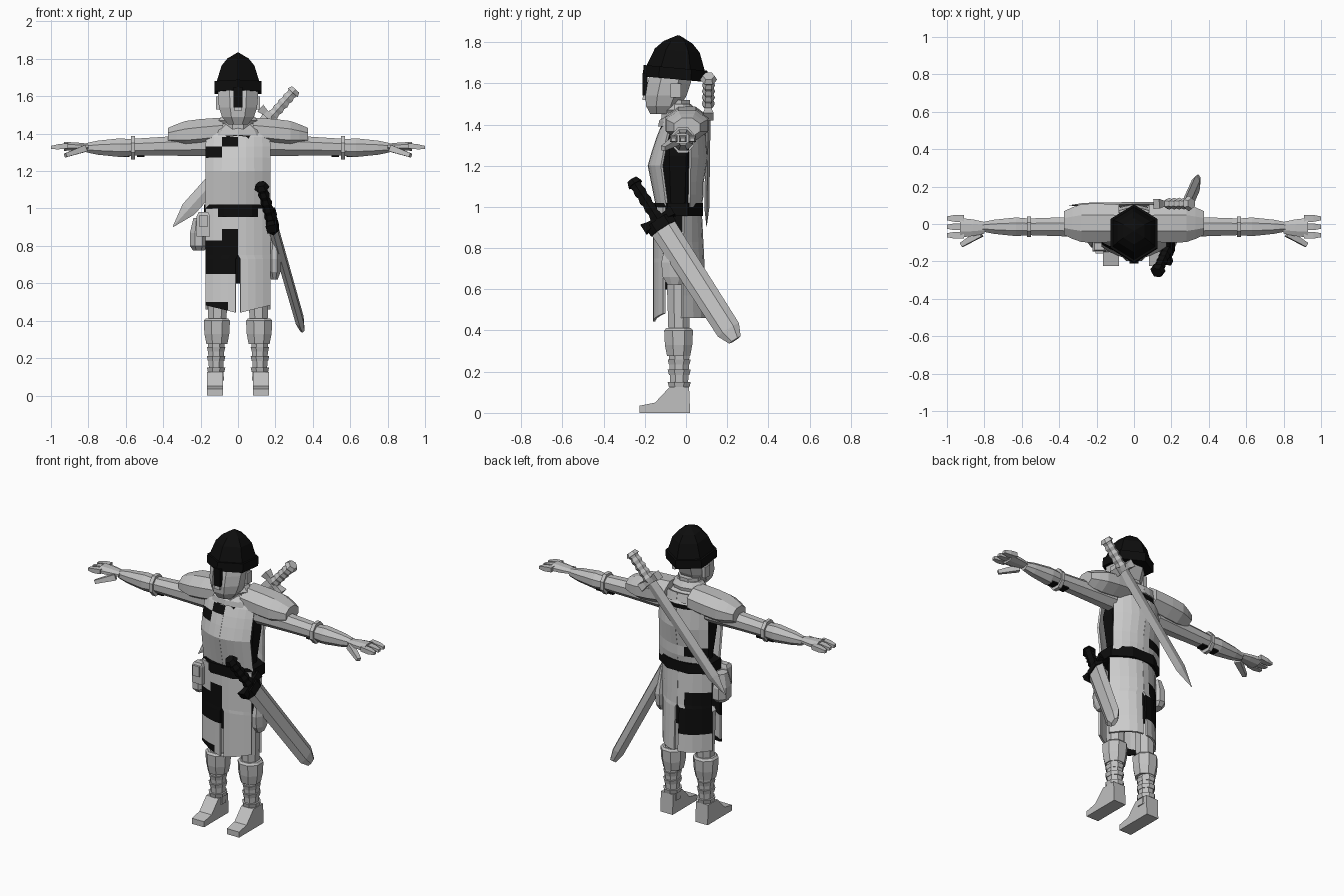
import bpy, bmesh
from math import cos, sin, pi
from mathutils import Vector, Matrix

if "Cube" in bpy.data.objects:
    bpy.data.objects.remove(bpy.data.objects["Cube"])


def material(name, value):
    mat = bpy.data.materials.new(name)
    mat.use_nodes = True
    colour = (value, value, value, 1)
    mat.diffuse_color = colour
    mat.node_tree.nodes["Principled BSDF"].inputs["Base Color"].default_value = colour
    return mat


GREY = material("light grey", .53)
CLOTH = material("pale cloth grey", .6)
BLACK = material("black", .004)


def finish(name, bm, mat, patches=()):
    """Make the object; faces centred in an (x, x, z, z) patch become black."""
    bmesh.ops.recalc_face_normals(bm, faces=bm.faces)
    for face in bm.faces:
        c = face.calc_center_median()
        face.material_index = int(any(left < c.x < right and low < c.z < high
                                      for left, right, low, high in patches))
    mesh = bpy.data.meshes.new(name)
    bm.to_mesh(mesh)
    bm.free()
    mesh.materials.append(mat)
    if patches:
        mesh.materials.append(BLACK)
    obj = bpy.data.objects.new(name, mesh)
    bpy.context.collection.objects.link(obj)
    return obj


def skin(name, mat, rings):
    """Closed skin over a row of equal rings."""
    bm = bmesh.new()
    loops = [[bm.verts.new(point) for point in ring] for ring in rings]
    for lower, upper in zip(loops, loops[1:]):
        for i in range(len(lower)):
            bm.faces.new((lower[i - 1], lower[i], upper[i], upper[i - 1]))
    bm.faces.new(loops[0])
    bm.faces.new(loops[-1])
    return finish(name, bm, mat)


def loft(name, mat, axis, centre, radii, profile, sides=8, flat=True, mirror=1, lean=0, place=None):
    """Scale one cross-section along x or z; profile holds (position, scale)."""
    place = place or Matrix()
    grow = 1 / cos(pi / sides) if flat else 1
    angles = [2 * pi * (i + flat / 2) / sides for i in range(sides)]
    rings = []
    for position, scale in profile:
        shift = lean * (position - profile[0][0])
        ring = []
        for angle in angles:
            u = centre[0] + grow * scale * radii[0] * cos(angle)
            v = centre[1] + grow * scale * radii[1] * sin(angle) + shift
            point = (mirror * position, u, v) if axis == "x" else (mirror * u, v, position)
            ring.append(place @ Vector(point))
        rings.append(ring)
    return skin(name, mat, rings)


def bar(start, end, taper=1):
    return [(start, 1), (end, taper)]


def frame(origin, end, wide):
    """Matrix with local z from origin to end and local x near wide."""
    z = (Vector(end) - Vector(origin)).normalized()
    y = z.cross(Vector(wide)).normalized()
    x = y.cross(z)
    return Matrix.Translation(origin) @ Matrix((x, y, z)).transposed().to_4x4()


def half_sheet(name, rows, mirror, edge, patches, columns=4, width=.17):
    """Curved cloth half; rows hold (height, middle depth)."""
    bm = bmesh.new()
    grid = []
    for height, depth in rows:
        inner = .012 if height < .74 else 0
        line = []
        for i in range(columns + 1):
            t = i / columns
            x = inner + (width - inner) * t
            y = depth * (1 + (edge - 1) * t * t)
            hem = x / 4 if height < .45 else 0
            line.append(bm.verts.new((mirror * x, y, height + hem)))
        grid.append(line)
    for upper, lower in zip(grid, grid[1:]):
        for i in range(columns):
            bm.faces.new((upper[i], upper[i + 1], lower[i + 1], lower[i]))
    obj = finish(name, bm, CLOTH, patches)
    solid = obj.modifiers.new("thickness", "SOLIDIFY")
    solid.thickness, solid.offset = .012, 0


# Helmet with nose guard, tipped slightly back
tipped = Matrix.Translation((0, -.055, 1.62)) @ Matrix.Rotation(-.09, 4, "X")
loft("helmet_brim", BLACK, "z", (0, 0), (.125, .135), bar(0, .055), sides=6, place=tipped)
loft("helmet_dome", BLACK, "z", (0, 0), (.125, .135),
     [(.05, .92), (.14, .7), (.18, .45), (.214, .03)], sides=6, place=tipped)
loft("nose_guard", BLACK, "z", (0, -.2), (.024, .012), bar(1.54, 1.65), sides=4)

# Head, nose, ears and cowl
loft("head", GREY, "z", (0, -.12), (.107, .105),
     [(1.45, .5), (1.49, .8), (1.54, .95), (1.6, 1), (1.66, 1)], lean=.25)
loft("nose", GREY, "z", (0, -.195), (.02, .016), bar(1.52, 1.6, .5), sides=4)
for side in (1, -1):
    loft("ear", GREY, "z", (.105, -.05), (.012, .025), bar(1.53, 1.6), sides=4, mirror=side)
loft("neck", GREY, "z", (0, -.05), (.07, .07), bar(1.4, 1.52))
loft("cowl", GREY, "z", (0, -.015), (.16, .115),
     [(1.39, 1), (1.42, .9), (1.45, .6), (1.47, .66), (1.5, .5)], sides=10, lean=-.2)

# Dark undershirt showing at the open sides, and the belt
loft("undershirt", BLACK, "z", (0, -.04), (.165, .1), [(.6, .8), (1, .8), (1.25, 1), (1.4, .8)])
loft("belt", BLACK, "z", (0, -.04), (.182, .122), bar(.955, 1.02))

# Tabard in mirrored halves, quartered in black on the right
chest_rows = [(1.45, -.08), (1.38, -.12), (1.33, -.14), (1.27, -.16), (1.2, -.18), (1, -.14)]
back_rows = [(1.45, .08), (1.4, .09), (1.36, .09), (1.24, .1), (1.12, .08), (1.06, .08), (1, .07)]
front_skirt_rows = [(z, -.155) for z in (1, .89, .83, .75, .73, .65, .5, .44)]
back_skirt_rows = [(z, .12 - z / 20) for z in (1, .83, .75, .73, .57, .46)]
for side in (1, -1):
    half_sheet("tabard_chest", chest_rows, side, .65,
               [(-.2, -.1, 1.27, 1.33), (-.08, 0, 1.33, 1.38)])
    half_sheet("tabard_back", back_rows, side, .2,
               [(-.1, .1, 1.36, 1.4), (-.2, -.04, 1.06, 1.12)])
    half_sheet("front_skirt", front_skirt_rows, side, .68,
               [(-.2, 0, .65, .83), (-.08, 0, .83, .89), (-.2, -.05, .4, .5)])
    half_sheet("back_skirt", back_skirt_rows, side, -.2, [(-.2, -.03, .57, .83)])

for side in (1, -1):
    # Shoulder mantle, sleeve, elbow cuff and forearm
    loft("shoulder_mantle", GREY, "x", (.005, 1.415), (.105, .075),
         [(.08, .95), (.2, 1), (.28, .97), (.33, .8), (.375, .6)], mirror=side, lean=-.1)
    loft("upper_arm", GREY, "x", (-.015, 1.34), (.05, .05),
         [(.16, 1.2), (.4, 1), (.55, .9)], mirror=side, lean=-.03)
    loft("elbow_cuff", GREY, "x", (-.015, 1.325), (.055, .063), bar(.55, .573), mirror=side)
    loft("forearm", GREY, "x", (-.015, 1.325), (.05, .05),
         [(.57, .9), (.63, 1), (.75, .75), (.81, .5)], mirror=side)
    for x in (.52, .6):
        loft("sleeve_patch", BLACK, "x", (-.01, 1.28), (.025, .005), bar(x - .02, x + .02),
             sides=4, mirror=side)
    # Hand, fingers and thumb
    loft("hand", GREY, "x", (-.02, 1.332), (.052, .024),
         [(.8, .6), (.86, .85), (.93, 1)], mirror=side)
    for y in (.03, -.015, -.06):
        loft("finger", GREY, "x", (y, 1.335), (.018, .014),
             [(.91, 1), (.96, 1), (1, .6)], sides=4, mirror=side, lean=-.1)
    thumb = frame((side * .82, -.05, 1.32), (side * .92, -.11, 1.285), (0, 1, 0))
    loft("thumb", GREY, "z", (0, 0), (.02, .018), bar(0, .125, .6), sides=4, place=thumb)
    # Leg, boot cuff, wrapped shin and foot
    loft("thigh", GREY, "z", (.11, -.035), (.048, .05), bar(.38, .7, 1.2), mirror=side)
    loft("boot_cuff", GREY, "z", (.113, -.036), (.07, .07),
         [(.275, .8), (.33, .95), (.4, 1), (.412, .85)], mirror=side)
    loft("shin", GREY, "z", (.117, -.033), (.045, .05), [(.08, .95), (.13, .85), (.29, 1)], mirror=side)
    for z in (.14, .2, .25):
        loft("shin_strap", GREY, "z", (.117, -.033), (.044, .05), bar(z - .015, z + .01, 1.12), mirror=side)
    outline = [(-.225, 0), (-.225, .035), (-.15, .05), (-.08, .125), (.015, .125), (.02, 0)]
    skin("foot", GREY, [[(side * x, y, z) for y, z in outline] for x in (.08, .165)])


def hilt(prefix, mat, place, length, guard):
    """Ridged grip, pommel and cross guard below the local origin."""
    ridges = [(-length * i / 10, 1 + i % 2 / 4) for i in range(10)]
    loft(prefix + "_grip", mat, "z", (0, 0), (.024, .022), ridges, sides=6, place=place)
    loft(prefix + "_pommel", mat, "z", (0, 0), (.036, .036),
         bar(-length * .88, -length, .7), sides=6, place=place)
    loft(prefix + "_guard", mat, "x", (0, 0), (.022, .02),
         [(-guard, 1.2), (-guard / 2, .8), (guard / 2, .8), (guard, 1.2)], sides=4, place=place)


# Sheathed sword at the left hip
hip = frame((.178, -.135, .935), (.345, .24, .35), (0, .85, .53))
hilt("hip_sword", BLACK, hip, .24, .085)
loft("scabbard", GREY, "z", (0, 0), (.066, .027),
     [(.01, 1), (.65, .92), (.71, .5)], sides=6, flat=False, place=hip)
loft("scabbard_throat", BLACK, "z", (0, 0), (.072, .034), bar(0, .05), sides=6, flat=False, place=hip)

# Bare sword slung across the back
slung = frame((.175, .108, 1.487), (-.345, .1, .905), (.74, 0, -.67))
hilt("back_sword", GREY, slung, .2, .075)
loft("back_blade", GREY, "z", (0, 0), (.042, .012),
     [(0, 1), (.66, 1), (.785, .04)], sides=4, flat=False, place=slung)

# Pouches on the right hip, round bag on the left
loft("belt_pouch", GREY, "z", (-.185, -.12), (.036, .026), [(.85, 1), (.96, 1), (.98, .7)], sides=4)
loft("pouch_flap", GREY, "z", (-.185, -.145), (.022, .012), bar(.9, .965), sides=4)
loft("hip_bag", GREY, "z", (-.21, -.06), (.047, .065), [(.775, .65), (.8, 1), (.87, 1), (.95, .6)])
loft("round_bag", GREY, "z", (.195, -.055), (.035, .065), [(.62, .5), (.66, .9), (.73, 1), (.8, .75), (.9, .3)])
